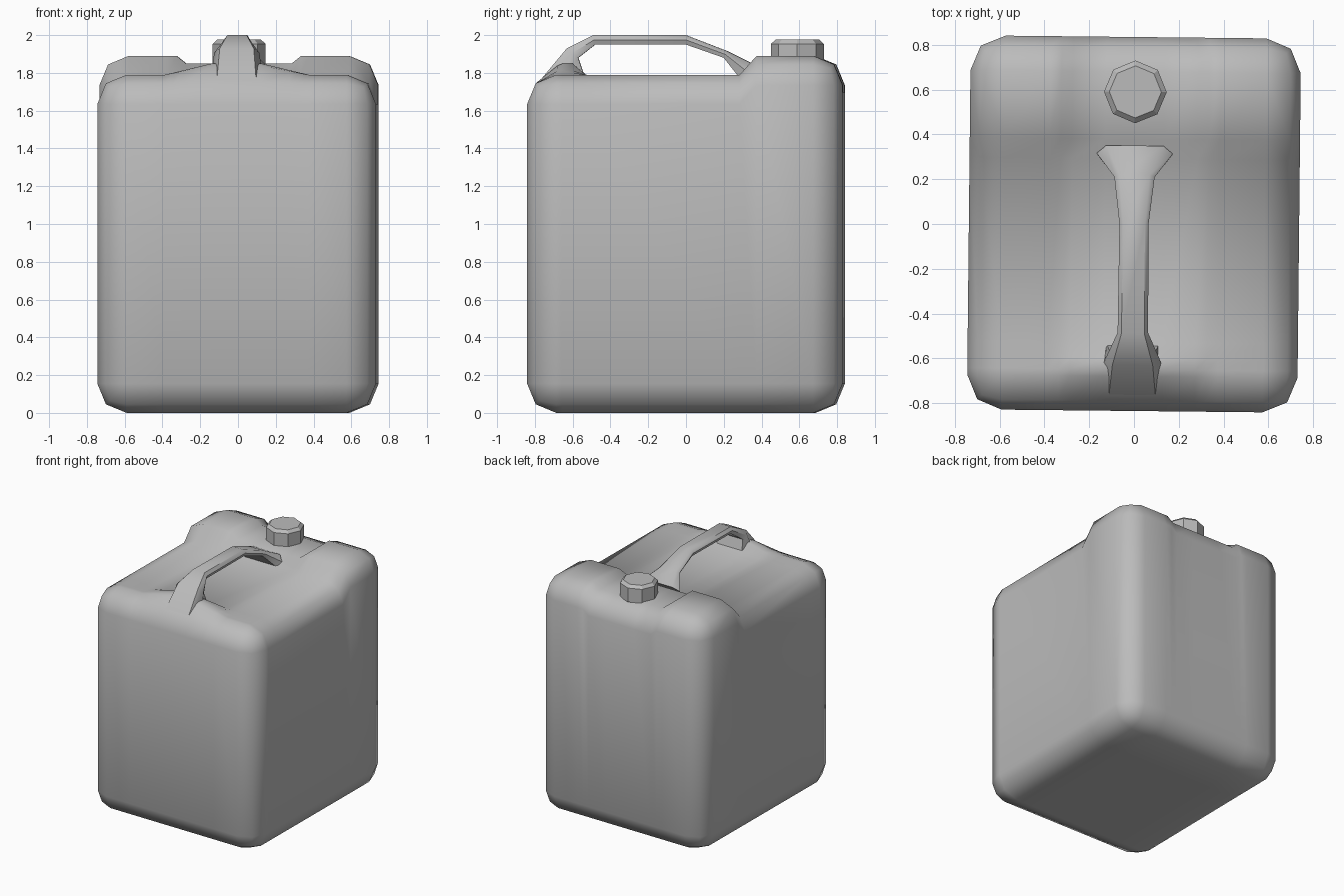
import bpy, bmesh, math
from mathutils import Vector, Matrix

old = bpy.data.objects.get("Cube")
if old:
    bpy.data.objects.remove(old, do_unlink=True)

# one plain plastic colour
GREY = (0.5, 0.5, 0.5, 1)
plastic = bpy.data.materials.new("grey plastic")
plastic.use_nodes = True
plastic.diffuse_color = GREY
plastic.node_tree.nodes["Principled BSDF"].inputs["Base Color"].default_value = GREY

TURN = Matrix.Rotation(math.radians(-0.6), 4, 'Z')


def finish(bm, name, angle):
    bmesh.ops.recalc_face_normals(bm, faces=bm.faces[:])
    bm.transform(TURN)
    mesh = bpy.data.meshes.new(name)
    bm.to_mesh(mesh)
    bm.free()
    mesh.materials.append(plastic)
    obj = bpy.data.objects.new(name, mesh)
    bpy.context.collection.objects.link(obj)
    bpy.ops.object.select_all(action='DESELECT')
    obj.select_set(True)
    bpy.context.view_layer.objects.active = obj
    bpy.ops.object.shade_smooth_by_angle(angle=math.radians(angle))
    return obj


def ramp(v, a, b):
    return min(1, max(0, (v - a) / (b - a)))


# tank: bevelled box, cut along the shape lines, then the top is raised
WIDTH, DEPTH, HEIGHT = 1.475, 1.67, 1.79
bm = bmesh.new()
bmesh.ops.create_cube(bm, size=1)
bmesh.ops.scale(bm, vec=(WIDTH, DEPTH, HEIGHT), verts=bm.verts[:])
bmesh.ops.translate(bm, vec=(0, 0, HEIGHT / 2), verts=bm.verts[:])
bmesh.ops.bevel(bm, geom=bm.edges[:], offset=0.155, segments=2, profile=0.5, affect='EDGES')
cuts = [(0, x * s) for x in (0.13, 0.28, 0.33, 0.38) for s in (-1, 1)]
cuts += [(1, y) for y in (-0.65, -0.6, -0.53, 0.29, 0.38)]
for axis, at in cuts:
    co, no = Vector(), Vector()
    co[axis], no[axis] = at, 1
    bmesh.ops.bisect_plane(bm, geom=bm.verts[:] + bm.edges[:] + bm.faces[:],
                           plane_co=co, plane_no=no)
for v in bm.verts:
    if v.co.z > 1.6:
        x, y = abs(v.co.x), v.co.y
        # rear shoulder with a shallow channel around the cap
        shoulder = ramp(y, 0.29, 0.38) * (0.06 + 0.04 * ramp(x, 0.28, 0.33))
        # swelling under the front end of the handle
        swell = 0.06 * ramp(y, -0.8, -0.65) * (1 - ramp(y, -0.6, -0.53)) * (1 - ramp(x, 0.13, 0.38))
        v.co.z += shoulder + swell
finish(bm, "tank", 50)

# handle: six-sided sections, each with outer point, inner point and half width
sections = [((-0.78, 1.75), (-0.53, 1.76), 0.14),
            ((-0.63, 1.93), (-0.57, 1.88), 0.12),
            ((-0.49, 2.0), (-0.48, 1.95), 0.068),
            ((0, 2.0), (0, 1.95), 0.065),
            ((0.22, 1.915), (0.2, 1.88), 0.09),
            ((0.35, 1.85), (0.28, 1.78), 0.17)]
bm = bmesh.new()
rings = []
for outer, inner, half in sections:
    o, i = Vector((0, *outer)), Vector((0, *inner))
    side = Vector((half, 0, 0))
    mid = o.lerp(i, 0.5)
    points = (o - side * 0.75, o + side * 0.75, mid + side,
              i + side * 0.85, i - side * 0.85, mid - side)
    rings.append([bm.verts.new(p) for p in points])
for a, b in zip(rings, rings[1:]):
    for k in range(6):
        n = (k + 1) % 6
        bm.faces.new((a[k], a[n], b[n], b[k]))
bm.faces.new(rings[0])
bm.faces.new(rings[-1])
finish(bm, "handle", 50)

# octagonal screw cap with a chamfered rim
bm = bmesh.new()
bmesh.ops.create_cone(bm, cap_ends=True, segments=8, radius1=0.14, radius2=0.14, depth=0.135,
                      matrix=Matrix.Translation((0, 0.59, 1.908)))
rim = [e for e in bm.edges if all(v.co.z > 1.95 for v in e.verts)]
bmesh.ops.bevel(bm, geom=rim, offset=0.022, segments=1, affect='EDGES')
finish(bm, "cap", 30)
